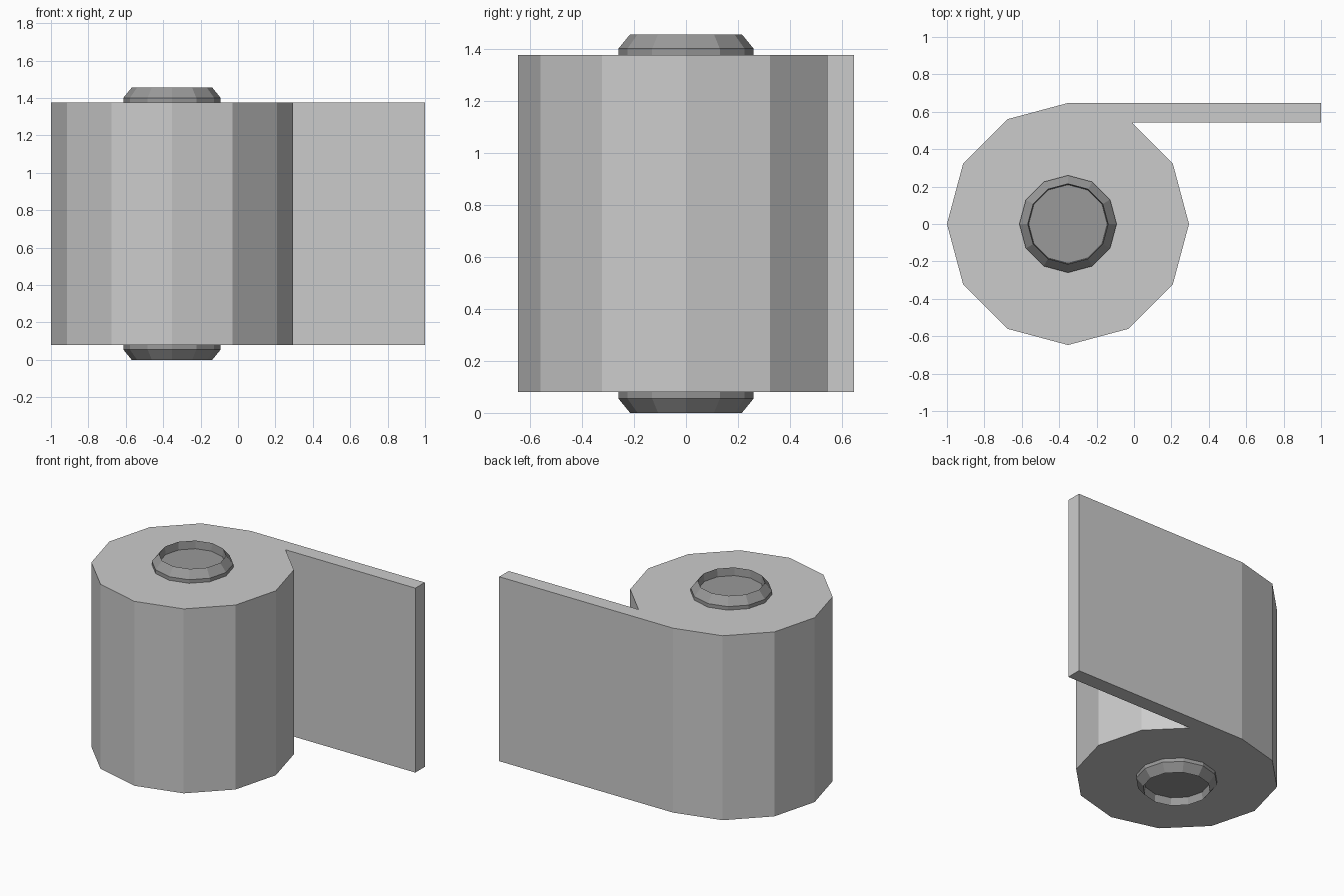
import bpy, bmesh
from math import cos, sin, tau

if "Cube" in bpy.data.objects:
    bpy.data.objects.remove(bpy.data.objects["Cube"])

CX, R, SIDES = -0.353, 0.647, 12
Z0, Z1, TOP = 0.08, 1.376, 1.456


def ring(radius):
    return [(CX + radius * cos(tau * i / SIDES), radius * sin(tau * i / SIDES))
            for i in range(SIDES)]


def finish(bm, name, material=None):
    bmesh.ops.recalc_face_normals(bm, faces=bm.faces)
    mesh = bpy.data.meshes.new(name)
    bm.to_mesh(mesh)
    bm.free()
    obj = bpy.data.objects.new(name, mesh)
    bpy.context.collection.objects.link(obj)
    if material:
        mesh.materials.append(material)
    return obj


# Rolled sheet with its loose end: one outline, extruded upwards
outline = ring(R)
outline[2:3] = [(-0.01, 0.542), (0.999, 0.542), (0.999, R)]
bm = bmesh.new()
face = bm.faces.new([bm.verts.new((x, y, Z0)) for x, y in outline])
result = bmesh.ops.extrude_face_region(bm, geom=[face], use_keep_orig=True)
top_verts = [v for v in result["geom"] if isinstance(v, bmesh.types.BMVert)]
bmesh.ops.translate(bm, verts=top_verts, vec=(0, 0, Z1 - Z0))
finish(bm, "paper_roll")

# Dark core: chamfered ends with recessed caps
dark = bpy.data.materials.new("dark_grey")
dark.diffuse_color = (0.32, 0.32, 0.32, 1)
dark.use_nodes = True
dark.node_tree.nodes["Principled BSDF"].inputs["Base Color"].default_value = dark.diffuse_color
profile = [(0.21, 0.055), (0.215, 0.0), (0.26, 0.055),
           (0.26, TOP - 0.055), (0.215, TOP), (0.21, TOP - 0.055)]
bm = bmesh.new()
loops = [[bm.verts.new((x, y, z)) for x, y in ring(r)] for r, z in profile]
for a, b in zip(loops, loops[1:]):
    for i in range(SIDES):
        j = (i + 1) % SIDES
        bm.faces.new((a[i], a[j], b[j], b[i]))
bm.faces.new(loops[0])
bm.faces.new(loops[-1])
finish(bm, "core", dark)
